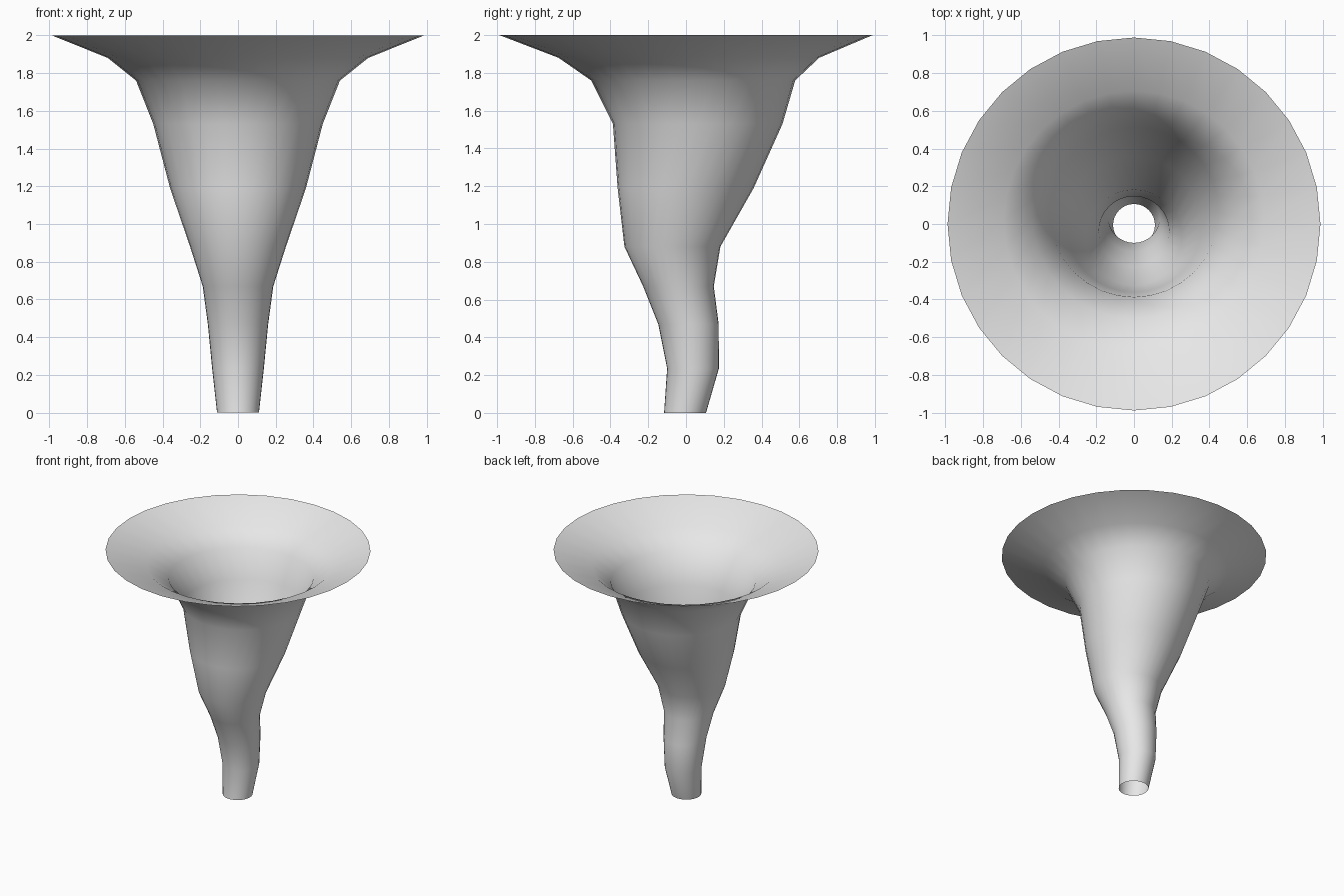
import bpy
import bmesh
from math import cos, sin, tau

cube = bpy.data.objects.get("Cube")
if cube:
    bpy.data.objects.remove(cube, do_unlink=True)

SIDES = 32

# Rings of the bent horn: height, offset in y, radius
RINGS = [
    (0.00, -0.005, 0.111),
    (0.235, 0.037, 0.137),
    (0.47, 0.013, 0.160),
    (0.67, -0.040, 0.187),
    (0.88, -0.072, 0.254),
    (1.19, -0.002, 0.360),
    (1.53, 0.062, 0.449),
    (1.76, 0.038, 0.540),
    (1.88, 0.015, 0.690),
    (2.00, 0.000, 0.988),
]

# Plain grey surface
grey = bpy.data.materials.new("light_grey")
grey.use_nodes = True
colour = (0.8, 0.8, 0.8, 1.0)
grey.diffuse_color = colour
bsdf = next(n for n in grey.node_tree.nodes if n.type == 'BSDF_PRINCIPLED')
bsdf.inputs["Base Color"].default_value = colour

# Open thin-walled funnel lofted through the rings
bm = bmesh.new()
loops = []
for z, offset, radius in RINGS:
    loops.append([bm.verts.new((radius * cos(tau * i / SIDES),
                                offset + radius * sin(tau * i / SIDES), z))
                  for i in range(SIDES)])
for low, high in zip(loops, loops[1:]):
    for i in range(SIDES):
        j = (i + 1) % SIDES
        face = bm.faces.new((low[i], low[j], high[j], high[i]))
        face.smooth = True

mesh = bpy.data.meshes.new("flared_funnel")
bm.to_mesh(mesh)
bm.free()
mesh.materials.append(grey)
funnel = bpy.data.objects.new("flared_funnel", mesh)
bpy.context.collection.objects.link(funnel)
